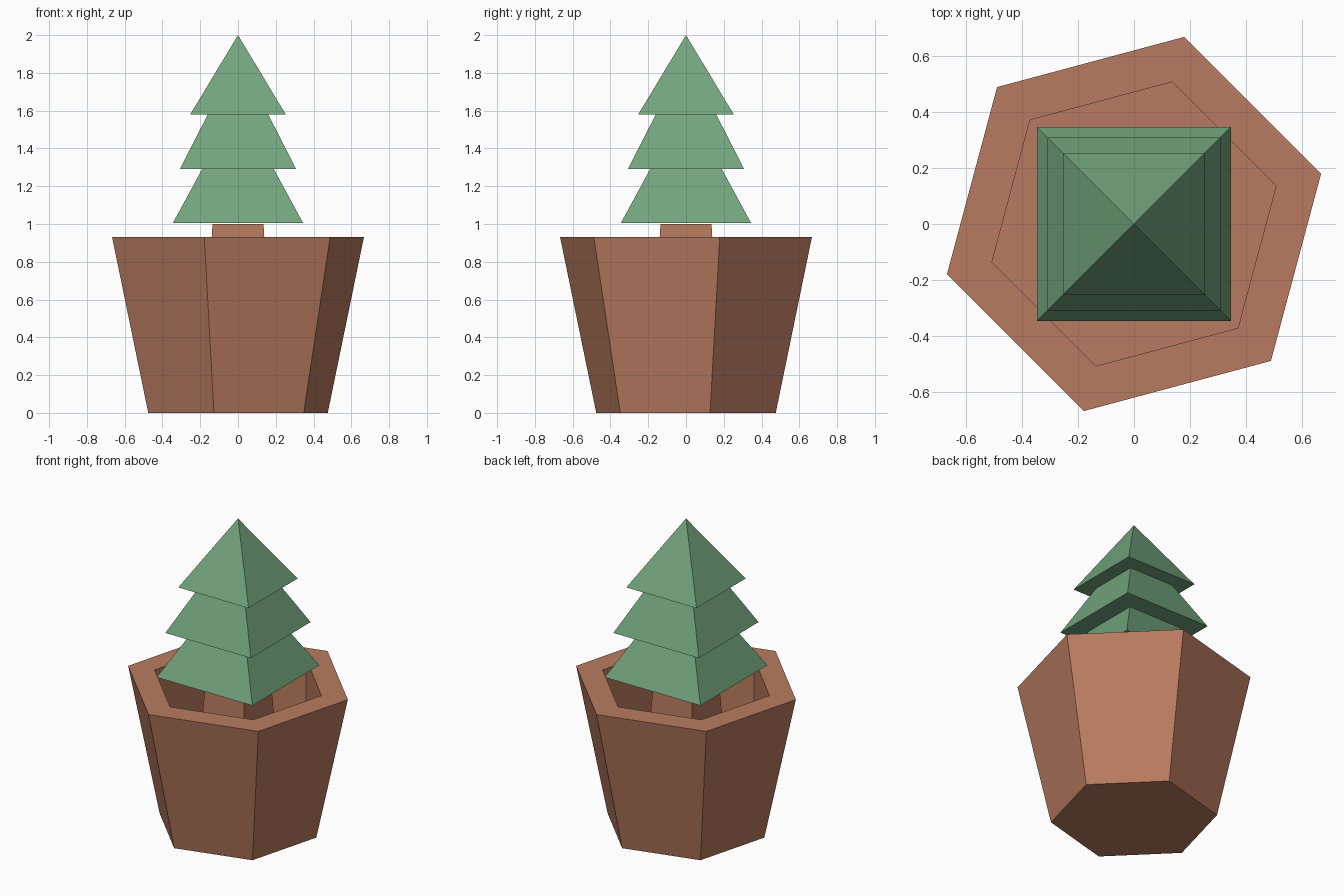
import bpy
import bmesh
import math

if "Cube" in bpy.data.objects:
    bpy.data.objects.remove(bpy.data.objects["Cube"])


def material(name, rgb):
    m = bpy.data.materials.new(name)
    m.diffuse_color = (*rgb, 1)
    m.use_nodes = True
    m.node_tree.nodes["Principled BSDF"].inputs["Base Color"].default_value = m.diffuse_color
    return m


BROWN = material("terracotta brown", (0.479, 0.198, 0.115))
GREEN = material("leaf green", (0.168, 0.371, 0.205))


def loft(name, sides, first_angle, rings, mat):
    """Cap both ends of a stack of polygon rings (radius, z); radius 0 is a point."""
    bm = bmesh.new()
    loops = []
    for radius, z in rings:
        count = sides if radius > 0 else 1
        loops.append([bm.verts.new((radius * math.cos(first_angle + math.tau * i / sides),
                                    radius * math.sin(first_angle + math.tau * i / sides), z))
                      for i in range(count)])
    for low, high in zip(loops, loops[1:]):
        for i in range(sides):
            j = (i + 1) % sides
            if len(high) == 1:
                bm.faces.new((low[i], low[j], high[0]))
            else:
                bm.faces.new((low[i], low[j], high[j], high[i]))
    bm.faces.new(loops[0][::-1])
    if len(loops[-1]) > 1:
        bm.faces.new(loops[-1])
    bmesh.ops.recalc_face_normals(bm, faces=bm.faces)
    mesh = bpy.data.meshes.new(name)
    bm.to_mesh(mesh)
    bm.free()
    mesh.materials.append(mat)
    obj = bpy.data.objects.new(name, mesh)
    bpy.context.collection.objects.link(obj)
    return obj


def square(name, rings, mat):
    """Square part given by (half width, z) rings."""
    return loft(name, 4, math.pi / 4, [(h * math.sqrt(2), z) for h, z in rings], mat)


# Hollow hexagonal pot: outer wall, rim, straight inner wall, floor
loft("pot", 6, math.radians(15),
     [(0.492, 0), (0.69, 0.93), (0.524, 0.93), (0.524, 0.4)], BROWN)

# Tapered trunk rising from the pot floor
square("trunk", [(0.171, 0.4), (0.135, 1.0)], BROWN)

# Three stacked foliage tiers
square("lower_foliage", [(0.345, 1.005), (0.19, 1.29)], GREEN)
square("middle_foliage", [(0.308, 1.29), (0.16, 1.58)], GREEN)
square("top_foliage", [(0.253, 1.58), (0, 2.0)], GREEN)
